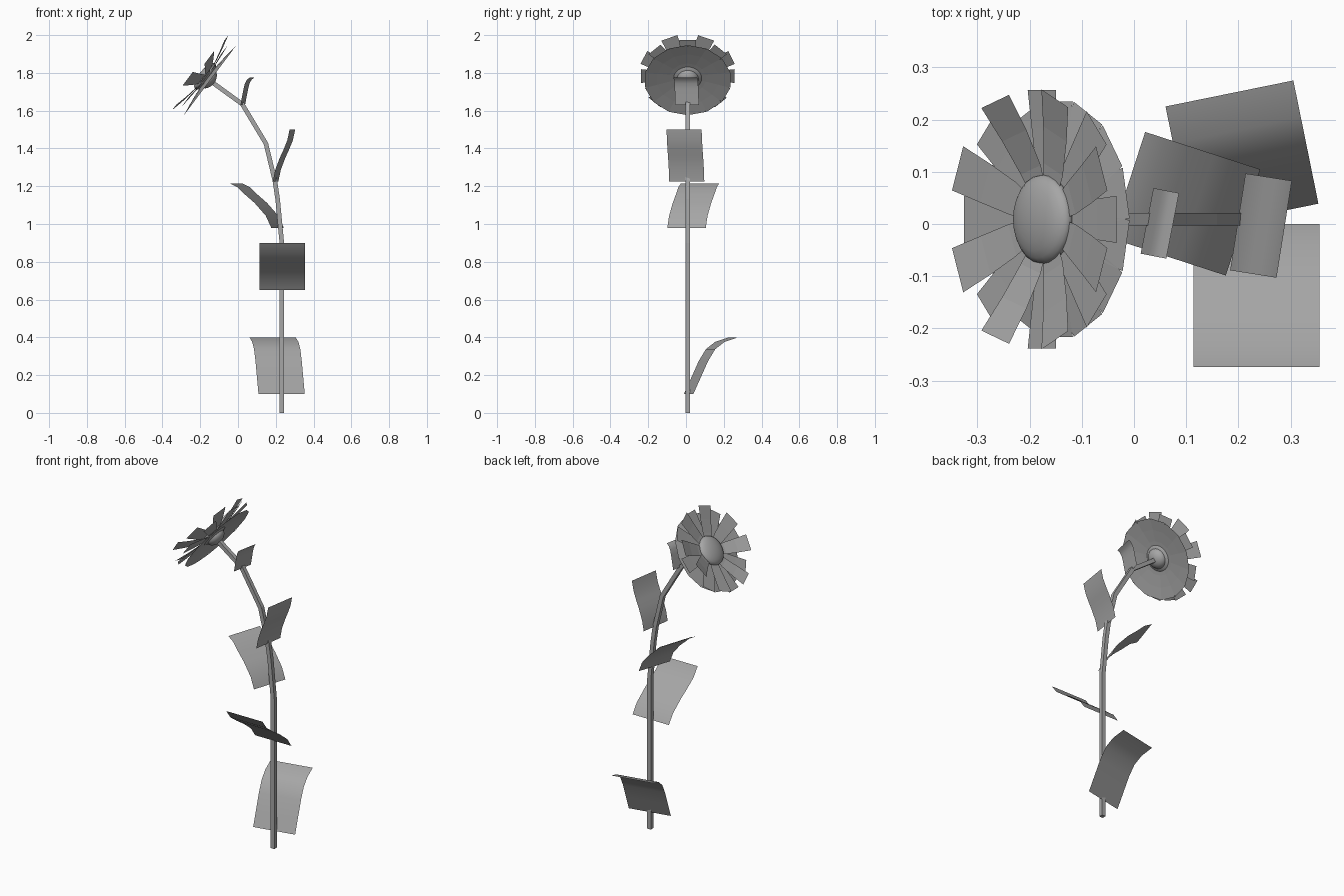
import bpy, bmesh, math
from mathutils import Vector, Matrix

if "Cube" in bpy.data.objects:
    bpy.data.objects.remove(bpy.data.objects["Cube"], do_unlink=True)

# Single plant colour
grey = bpy.data.materials.new("plain_grey")
grey.use_nodes = True
colour = (0.38, 0.38, 0.38, 1)
grey.diffuse_color = colour
grey.node_tree.nodes["Principled BSDF"].inputs["Base Color"].default_value = colour


def finish(name, bm, smooth=False):
    mesh = bpy.data.meshes.new(name)
    for f in bm.faces:
        f.smooth = smooth
    bm.to_mesh(mesh)
    bm.free()
    mesh.materials.append(grey)
    obj = bpy.data.objects.new(name, mesh)
    bpy.context.collection.objects.link(obj)
    return obj


def strip(bm, rows):
    """Sheet of quads through successive (left, right) point pairs."""
    verts = [[bm.verts.new(p) for p in row] for row in rows]
    for a, b in zip(verts, verts[1:]):
        bm.faces.new((a[0], a[1], b[1], b[0]))


AXIS_Y = 0.009

# Flower frame: local z is the facing direction, local x points up the disc
FACE = Vector((-0.8, 0, 0.6))
UP = Vector((0.6, 0, 0.8))
SIDE = FACE.cross(UP)
frame = Matrix((UP, SIDE, FACE)).transposed().to_4x4()
frame.translation = (-0.168, AXIS_Y, 1.777)

# Stem: a square bar swept along a bent path
path = [Vector((x, AXIS_Y, z)) for x, z in (
    (0.232, 0), (0.232, 0.9), (0.21, 1.13), (0.195, 1.23),
    (0.148, 1.425), (0.022, 1.635), (-0.15, 1.76))]
bm = bmesh.new()
rings = []
for i, p in enumerate(path):
    along = (path[min(i + 1, len(path) - 1)] - path[max(i - 1, 0)]).normalized()
    thick = along.cross(Vector((0, 1, 0))) * 0.012
    deep = Vector((0, 0.012, 0))
    rings.append([bm.verts.new(p + s * thick + t * deep)
                  for s, t in ((-1, -1), (1, -1), (1, 1), (-1, 1))])
for a, b in zip(rings, rings[1:]):
    for k in range(4):
        bm.faces.new((a[k], a[k - 1], b[k - 1], b[k]))
bm.faces.new(rings[0])
bm.faces.new(rings[-1])
bmesh.ops.recalc_face_normals(bm, faces=bm.faces)
finish("stem", bm)

# Leaves: curved sheets given by (outward, upward) fractions
ARCH = [(0, 0), (0.16, 0.28), (0.33, 0.58), (0.49, 0.79), (0.7, 0.92), (1, 1)]
BOW = [(0, 0), (0.13, 0.27), (0.4, 0.56), (0.62, 0.74), (0.82, 0.92), (1, 1)]
WAVE = [(0, 0), (0.14, 0.22), (0.42, 0.46), (0.62, 0.6), (0.86, 0.79), (1, 1)]


def leaf(name, base, degrees, reach, rise, width, profile):
    a = math.radians(degrees)
    out = Vector((math.cos(a), math.sin(a), 0))
    across = Vector((-out.y, out.x, 0)) * width / 2
    bm = bmesh.new()
    rows = []
    for r, h in profile:
        p = Vector(base) + out * reach * r + Vector((0, 0, rise * h))
        rows.append((p - across, p + across))
    strip(bm, rows)
    finish(name, bm, True)


leaf("lowest_leaf", (0.231, 0.014, 0.1), 101.5, 0.241, 0.3, 0.25, ARCH)
leaf("low_leaf", (0.235, 0, 0.65), -90, 0.274, 0.25, 0.242, WAVE)
leaf("middle_leaf", (0.209, 0.003, 0.98), 162, 0.232, 0.235, 0.214, BOW)
leaf("high_leaf", (0.199, 0.004, 1.225), -9, 0.09, 0.275, 0.188, WAVE)
leaf("top_leaf", (0.025, 0.006, 1.63), -11, 0.05, 0.145, 0.128, ARCH)


# Petals: narrow at the base, square at the tip
def petal(bm, degrees, radius, width, lift, rise):
    spin = frame @ Matrix.Rotation(math.radians(degrees), 4, "Z")
    rows = []
    for t in (0, 0.3, 0.65, 1):
        r = 0.04 + (radius - 0.04) * t
        w = width * (0.45 + 0.55 * t ** 0.6) / 2
        h = lift + rise * t ** 1.4
        rows.append([spin @ Vector((r, s * w, h)) for s in (-1, 1)])
    strip(bm, rows)


# Front layer, mirrored across the upright plane
bm = bmesh.new()
for degrees, radius, rise in ((23, 0.25, 0.036), (68, 0.25, 0.046),
                              (106, 0.235, 0.07), (157, 0.25, 0.036)):
    for side in (-1, 1):
        petal(bm, side * degrees, radius, 0.092, 0.004, rise)
finish("front_petals", bm)

bm = bmesh.new()
for i in range(8):
    petal(bm, 45 * i, 0.238 if i == 0 else 0.248, 0.09, -0.001, 0.012)
finish("middle_petals", bm)

bm = bmesh.new()
for i in range(14):
    petal(bm, 360 * (i + 0.5) / 14, 0.226, 0.1, -0.006, -0.02)
finish("back_petals", bm)


# Flower centre and the cup behind it
def dome(name, radius, depth, height):
    bm = bmesh.new()
    bmesh.ops.create_uvsphere(bm, u_segments=24, v_segments=12, radius=1)
    bmesh.ops.transform(bm, verts=bm.verts, matrix=frame
                        @ Matrix.Translation((0, 0, height))
                        @ Matrix.Diagonal((radius, radius, depth, 1)))
    finish(name, bm, True)


dome("flower_centre", 0.086, 0.032, 0.008)
dome("flower_cup", 0.058, 0.042, -0.01)
